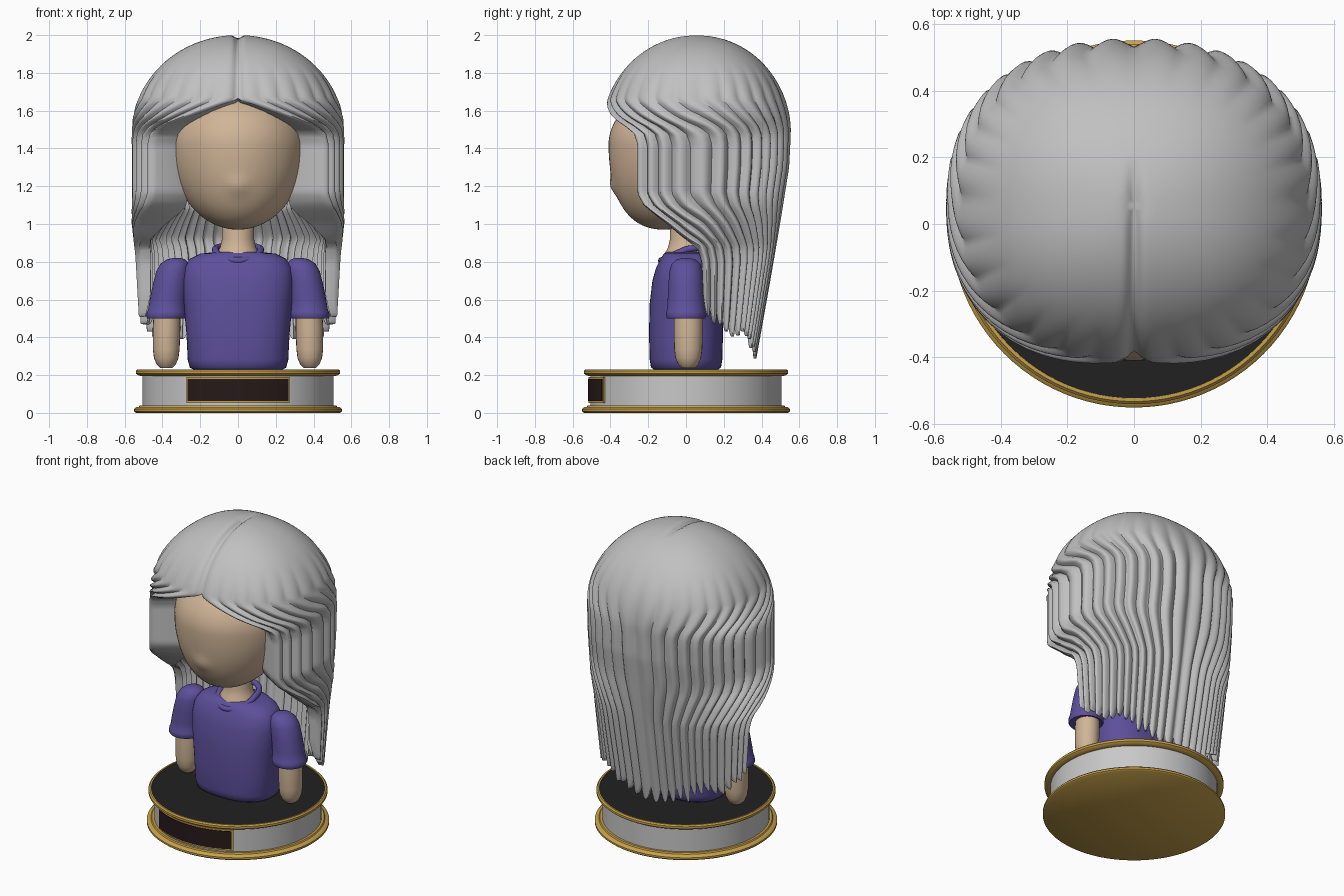
import bpy, bmesh, random
from math import sin, cos, pi, radians, exp, sqrt, floor

random.seed(4)
if "Cube" in bpy.data.objects:
    bpy.data.objects.remove(bpy.data.objects["Cube"], do_unlink=True)


def material(name, r, g, b):
    m = bpy.data.materials.new(name)
    m.use_nodes = True
    m.diffuse_color = (r, g, b, 1)
    bsdf = m.node_tree.nodes["Principled BSDF"]
    bsdf.inputs["Base Color"].default_value = (r, g, b, 1)
    bsdf.inputs["Roughness"].default_value = 0.6
    return m


HAIR = material("silver_hair", 0.53, 0.53, 0.53)
SKIN = material("skin", 0.63, 0.46, 0.31)
SHIRT = material("purple_shirt", 0.11, 0.08, 0.33)
GOLD = material("gold", 0.58, 0.36, 0.07)
BLACK = material("black", 0.015, 0.015, 0.015)
WHITE = material("pale_grey", 0.58, 0.58, 0.58)
BROWN = material("dark_brown", 0.02, 0.01, 0.01)


def finish(name, bm, mat, angle=40):
    bmesh.ops.remove_doubles(bm, verts=bm.verts, dist=0.00005)
    bmesh.ops.recalc_face_normals(bm, faces=bm.faces)
    me = bpy.data.meshes.new(name)
    bm.to_mesh(me)
    bm.free()
    me.shade_smooth()
    me.set_sharp_from_angle(angle=radians(angle))
    me.materials.append(mat)
    ob = bpy.data.objects.new(name, me)
    bpy.context.collection.objects.link(ob)
    return ob


def loft(name, rings, mat, n=48, square=1.0, angle=40):
    """Skin through horizontal rings of (x, y, z, radius x, radius y)."""
    def power(v):
        return abs(v) ** square * (1 if v > 0 else -1)
    bm = bmesh.new()
    loops = []
    for x, y, z, rx, ry in rings:
        loops.append([bm.verts.new((x + rx * power(cos(2 * pi * i / n)),
                                    y + ry * power(sin(2 * pi * i / n)), z)) for i in range(n)])
    for a, b in zip(loops, loops[1:]):
        for i in range(n):
            j = (i + 1) % n
            bm.faces.new((a[i], a[j], b[j], b[i]))
    bm.faces.new(loops[0])
    bm.faces.new(loops[-1])
    return finish(name, bm, mat, angle)


def lathe(name, profile, mat):
    return loft(name, [(0, 0, z, r, r) for r, z in profile], mat, 96)


def interp(x, table):
    """Linear lookup in a table sorted by falling x."""
    if x >= table[0][0]:
        return table[0][1]
    for (a, u), (b, v) in zip(table, table[1:]):
        if x >= b:
            return v + (u - v) * (x - b) / (a - b)
    return table[-1][1]


# Round stand with gold rims
lathe("stand_bottom_rim", [(.54, 0), (.55, .008), (.55, .02), (.54, .03), (.525, .032), (.52, .04)], GOLD)
lathe("stand_drum", [(.505, .03), (.505, .205)], WHITE)
lathe("stand_top_rim", [(.515, .195), (.53, .2), (.54, .208), (.54, .222), (.532, .23), (.522, .23), (.52, .215)], GOLD)
lathe("stand_top", [(.523, .21), (.523, .226)], BLACK)


def plaque(name, radius, half_angle, z0, z1, mat):
    bm = bmesh.new()
    rows = []
    for i in range(25):
        a = radians(half_angle) * (i / 12 - 1)
        rows.append([bm.verts.new((r * sin(a), -r * cos(a), z))
                     for r, z in ((.5, z0), (radius, z0), (radius, z1), (.5, z1))])
    for a, b in zip(rows, rows[1:]):
        for k in range(4):
            bm.faces.new((a[k], b[k], b[(k + 1) % 4], a[(k + 1) % 4]))
    bm.faces.new(rows[0])
    bm.faces.new(rows[-1])
    finish(name, bm, mat)


plaque("plaque_frame", .516, 32, .052, .19, GOLD)
plaque("plaque_panel", .520, 30.8, .062, .18, BROWN)

# Shirt body, neck and collar
loft("shirt_body", [(0, 0, .226, .23, .165), (0, 0, .24, .255, .185), (0, 0, .28, .266, .192),
                    (0, 0, .42, .273, .196), (0, 0, .58, .288, .192), (0, 0, .7, .295, .178),
                    (0, 0, .77, .285, .158), (0, .005, .815, .255, .14), (0, .008, .843, .2, .125),
                    (0, .01, .852, .12, .11)], SHIRT, 64, .8, 60)
loft("neck", [(0, 0, .8, .125, .125), (0, 0, .84, .115, .115), (0, 0, .875, .095, .095),
              (0, 0, .92, .085, .085), (0, 0, 1.1, .085, .085)], SKIN)

curve = bpy.data.curves.new("collar", "CURVE")
curve.dimensions = "3D"
curve.bevel_depth = .018
curve.bevel_resolution = 4
spline = curve.splines.new("POLY")
spline.points.add(39)
spline.use_cyclic_u = True
for i, p in enumerate(spline.points):
    a = 2 * pi * i / 40
    c = cos(a)
    p.co = (.12 * sin(a), .005 - .135 * c, .866 - (.06 if c > 0 else .02) * c, 1)
curve.materials.append(SHIRT)
bpy.context.collection.objects.link(bpy.data.objects.new("collar", curve))

# Sleeves and arms
for side, s in (("left", 1), ("right", -1)):
    sleeve = [(.325, .82, .02), (.328, .812, .05), (.335, .79, .075), (.345, .75, .088), (.358, .68, .093),
              (.37, .6, .097), (.376, .545, .1), (.377, .535, .105), (.379, .51, .106),
              (.38, .5, .1), (.38, .505, .08)]
    loft(side + "_sleeve", [(s * x, .0, z, r, r) for x, z, r in sleeve], SHIRT)
    arm = [(.375, .56, .07), (.378, .45, .073), (.38, .34, .071), (.38, .29, .065),
           (.38, .255, .05), (.38, .238, .033)]
    loft(side + "_arm", [(s * x, .012, z, r, r * 1.05) for x, z, r in arm], SKIN, 24)

# Head: stretched sphere with chin pushed forward and a small nose
bm = bmesh.new()
bmesh.ops.create_uvsphere(bm, u_segments=64, v_segments=48, radius=1)
for v in bm.verts:
    x, y, z = v.co
    drop = max(-z, 0)
    x, y, z = x * .36, y * .38 - .03 - .09 * drop ** 2, 1.42 + z * (.45 if z < 0 else .3)
    if y < 0:
        y -= .018 * exp(-(x / .05) ** 2 - ((z - 1.2) / .045) ** 2)
    v.co = (x, y, z)
finish("head", bm, SKIN, 80)

# Long hair: half a shell of strands, parted in the middle and mirrored.
STRANDS, STEPS, DOME, FALL = 14, 8, 40, 42
FRONT_EDGE = [(1.66, 0), (1.62, 10), (1.57, 24), (1.52, 40), (1.48, 49), (1.42, 52), (1.16, 52),
              (1.1, 57), (1.0, 74), (.88, 90), (.8, 93), (.5, 95)]
BACK_TAPER = [(1.5, 1), (1.3, .98), (1.05, .9), (.7, .78), (.28, .63)]
SIDE_TAPER = [(1.0, 1), (.85, .97), (.3, .92)]
THICKNESS = [(1.5, .17), (1.2, .21), (1.08, .22), (.92, .06), (.3, .025)]
CY, CZ = .055, 1.5
tips = [random.uniform(-.035, .035) for _ in range(STRANDS + 2)]


def hair_point(s, z):
    """Outer and inner points of strand position s (0 front, 1 back) at height z."""
    a0 = radians(interp(z, FRONT_EDGE))
    a = a0 + s * (pi - a0)
    f = sqrt(max(0, 1 - ((z - CZ) / .5) ** 2)) if z > CZ else 1
    rib = abs(sin(pi * phase(s)))
    fade = min(1, max(0, (1.85 - z) / .4))
    f *= 1 + .06 * fade * (rib - .75)
    c = cos(a)
    depth = abs(c) ** .87 * .495 * (-1 if c > 0 else interp(z, BACK_TAPER))
    x = .555 * f * max(0, sin(a)) ** .87 * interp(z, SIDE_TAPER)
    if x < .0005:
        x = 0
    y = CY + f * depth
    # centre parting groove
    groove = .045 * exp(-(x / .02) ** 2) * min(1, max(0, (.2 - y) / .15)) if z > 1.55 else 0
    g = 1 - groove
    outer = (x * g, CY + (y - CY) * g, CZ + (z - CZ) * g if z > CZ else z)
    k = 1 - interp(z, THICKNESS) / .55
    inner = (outer[0] * k, CY + (outer[1] - CY) * k, outer[2] - .25 * max(0, z - 1.6))
    return outer, inner


def phase(s):
    return STRANDS * s + .3 * sin(9 * s) * (1 - s)


bm = bmesh.new()
columns = []
count = STRANDS * STEPS
for i in range(count + 1):
    s = i / count
    p = phase(s)
    end = .56 - .25 * s ** .6 + tips[int(floor(p))] + .09 * (1 - abs(sin(pi * p))) ** 1.3
    heights = [CZ + .5 * cos(pi / 2 * j / DOME) for j in range(DOME)]
    heights += [CZ + (end - CZ) * j / FALL for j in range(FALL + 1)]
    pairs = [hair_point(s, z) for z in heights]
    columns.append(([bm.verts.new(o) for o, _ in pairs], [bm.verts.new(n) for _, n in pairs]))
for (ao, ai), (bo, bi) in zip(columns, columns[1:]):
    for j in range(len(ao) - 1):
        bm.faces.new((ao[j], ao[j + 1], bo[j + 1], bo[j]))
        bm.faces.new((ai[j], bi[j], bi[j + 1], ai[j + 1]))
    bm.faces.new((ao[-1], ai[-1], bi[-1], bo[-1]))
# close the front edge beside the face
fo, fi = columns[0]
for j in range(len(fo) - 1):
    if fo[j + 1].co.x > .001:
        bm.faces.new((fo[j], fi[j], fi[j + 1], fo[j + 1]))
hair = finish("hair", bm, HAIR, 50)
mirror = hair.modifiers.new("mirror", "MIRROR")
mirror.use_clip = True
mirror.merge_threshold = .0005
